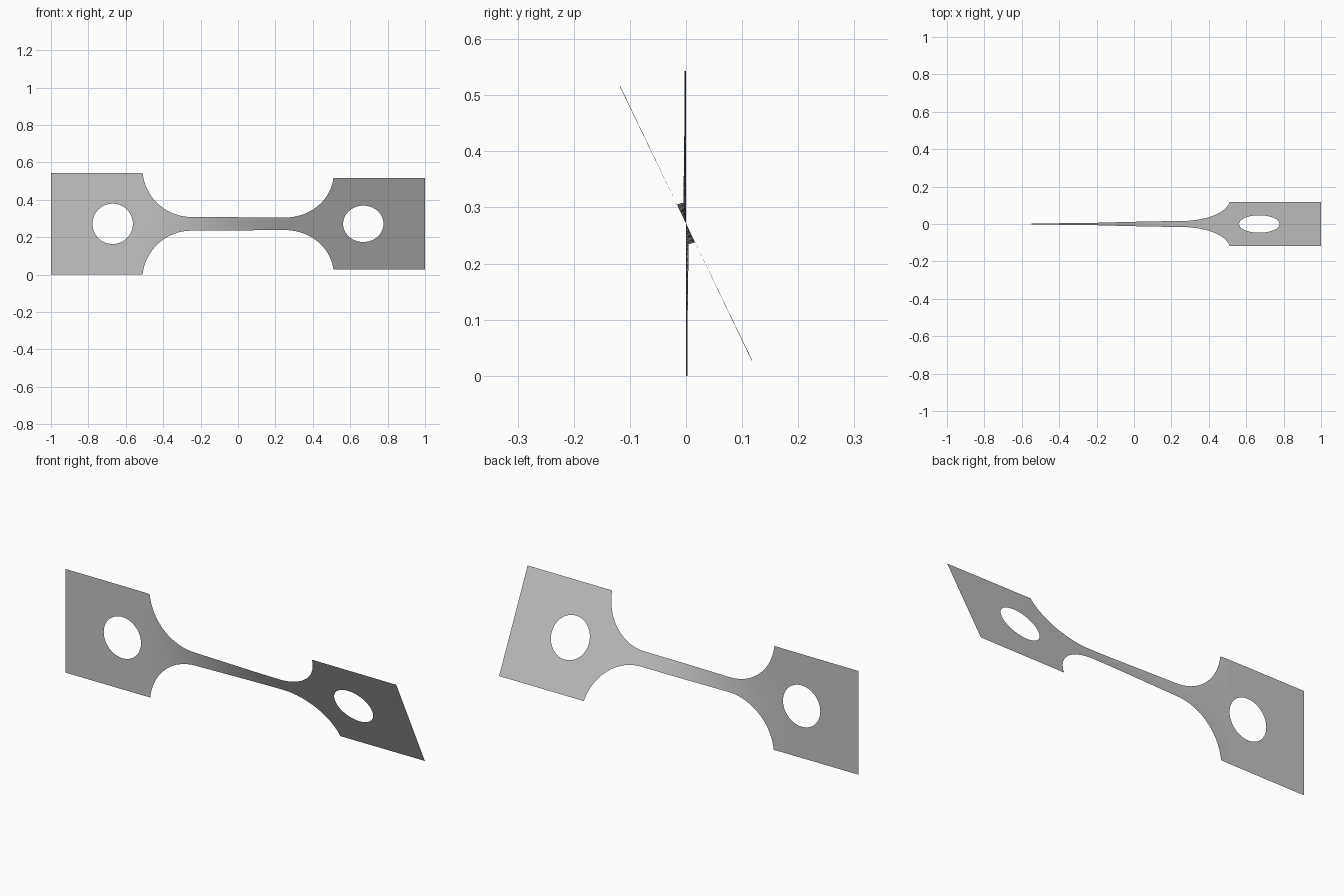
import bpy, bmesh, math
from math import sin, cos, pi, radians, sqrt

cube = bpy.data.objects.get("Cube")
if cube:
    bpy.data.objects.remove(cube, do_unlink=True)

GRIP = 0.2715      # half height of the grip plates, also height of the long axis
NECK = 0.037       # half height of the narrow strip
NECK_X = 0.25      # where the fillet meets the strip
CORNER_X = 0.51    # where the fillet meets the grip plate
HOLE_X, HOLE_R = 0.67, 0.108
ROWS = 4

# Fillet arc is tangent to the strip and passes through the plate corner
rise, run = GRIP - NECK, CORNER_X - NECK_X
FILLET_R = (rise ** 2 + run ** 2) / (2 * rise)


def outer(x):
    """Half height of the silhouette."""
    d = abs(x) - NECK_X
    if d <= 0:
        return NECK
    if abs(x) >= CORNER_X:
        return GRIP
    return NECK + FILLET_R - sqrt(FILLET_R ** 2 - d * d)


def inner(x):
    """Half height of the round hole."""
    return sqrt(max(0, HOLE_R ** 2 - (abs(x) - HOLE_X) ** 2))


def twist(x):
    """Lean about the long axis: smooth through the neck, slight in the grips."""
    u = min(1, max(0, (x + 0.57) / 0.87))
    return radians(0.8 * (x + 1) / 2 + 25 * u * u * (3 - 2 * u))


# Column positions for one half, packed where the outline curves
half = [NECK_X * i / 10 for i in range(10)]
arc = math.asin(run / FILLET_R)
half += [NECK_X + FILLET_R * sin(arc * i / 20) for i in range(21)]
half += [HOLE_X - HOLE_R * cos(pi * i / 32) for i in range(33)]
half += [0.82, 0.88, 0.94, 1.0]
columns = sorted({round(s * x, 6) for x in half for s in (-1, 1)})

# Upper and lower strips of the sheet, joined along the axis
bm = bmesh.new()
for side in (1, -1):
    previous = None
    for x in columns:
        lo, hi, a = inner(x), outer(x), twist(x)
        column = []
        for i in range(ROWS + 1):
            h = side * (lo + (hi - lo) * i / ROWS)
            column.append(bm.verts.new((x, -h * sin(a), GRIP + h * cos(a))))
        if previous:
            for i in range(ROWS):
                quad = [previous[i], column[i], column[i + 1], previous[i + 1]]
                bm.faces.new(quad if side > 0 else quad[::-1])
        previous = column
bmesh.ops.remove_doubles(bm, verts=bm.verts, dist=1e-5)

mesh = bpy.data.meshes.new("twisted_test_strip")
bm.to_mesh(mesh)
bm.free()
strip = bpy.data.objects.new("twisted_test_strip", mesh)
bpy.context.collection.objects.link(strip)

# Plain grey metal
grey = bpy.data.materials.new("plain_grey")
grey.use_nodes = True
colour = (0.55, 0.55, 0.55, 1)
grey.diffuse_color = colour
grey.node_tree.nodes["Principled BSDF"].inputs["Base Color"].default_value = colour
mesh.materials.append(grey)

bpy.context.view_layer.objects.active = strip
strip.select_set(True)
bpy.ops.object.shade_smooth_by_angle(angle=radians(30))
